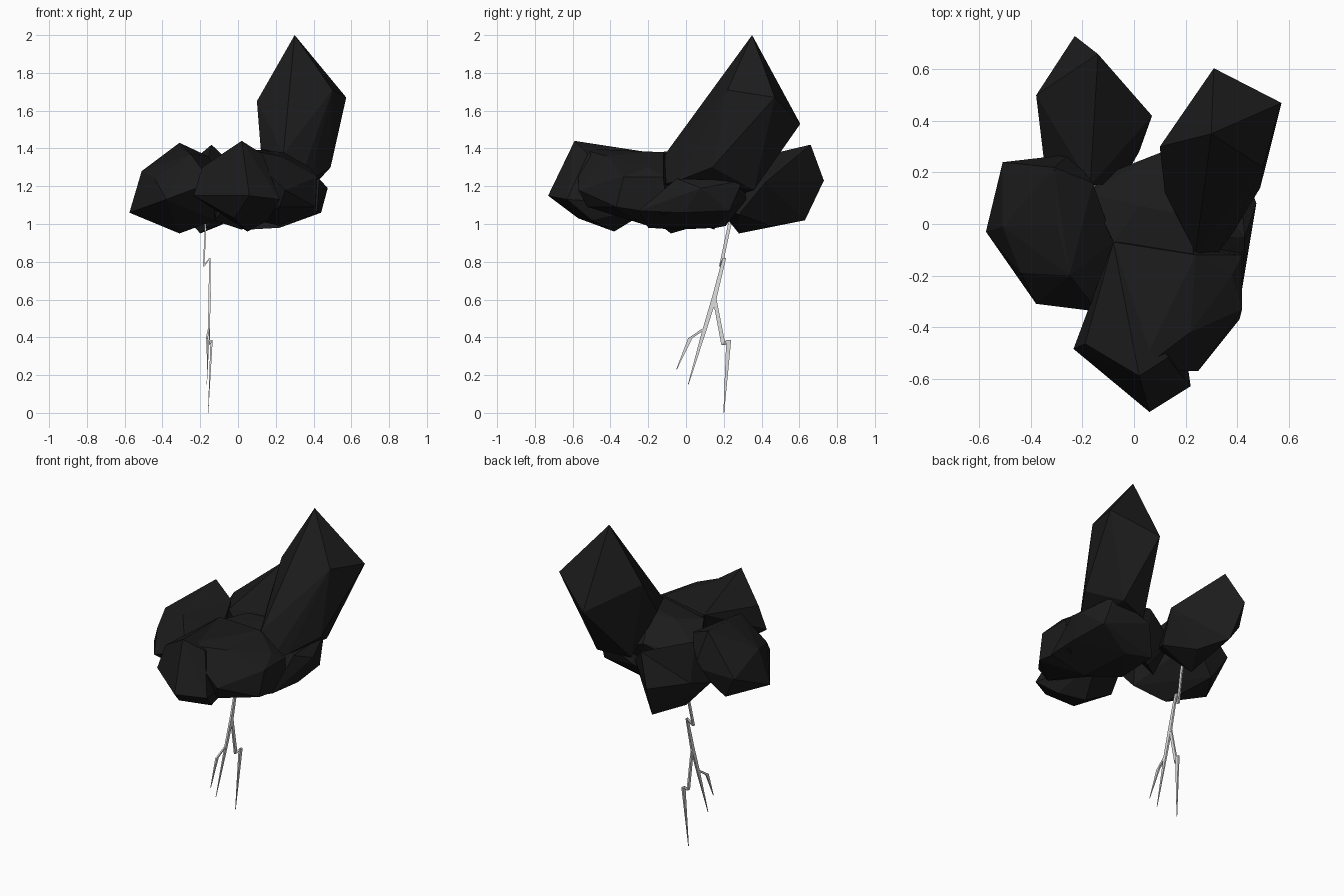
import bpy, bmesh


def material(name, value):
    m = bpy.data.materials.new(name)
    m.diffuse_color = (value, value, value, 1)
    return m


STORM = material("storm_grey", 0.0115)
FLASH = material("flash_grey", 0.75)


def finish(name, bm, mat):
    bmesh.ops.recalc_face_normals(bm, faces=bm.faces)
    me = bpy.data.meshes.new(name)
    bm.to_mesh(me)
    bm.free()
    me.materials.append(mat)
    ob = bpy.data.objects.new(name, me)
    bpy.context.collection.objects.link(ob)
    return ob


def lump(name, pts):
    """Faceted rock-like puff: convex hull of its corner points."""
    bm = bmesh.new()
    for p in pts:
        bm.verts.new(p)
    res = bmesh.ops.convex_hull(bm, input=bm.verts)
    loose = {v for v in res["geom_interior"] + res["geom_unused"]
             if isinstance(v, bmesh.types.BMVert) and v.is_valid}
    bmesh.ops.delete(bm, geom=list(loose), context='VERTS')
    return finish(name, bm, STORM)


def bolt(name, path):
    """Tapered four-sided bar through (x, y, z, half width) stations."""
    bm = bmesh.new()
    rings = []
    for x, y, z, r in path:
        rings.append([bm.verts.new((x + a * r * 0.45, y + b * r, z))
                      for a, b in ((-1, -1), (1, -1), (1, 1), (-1, 1))])
    for lo, hi in zip(rings, rings[1:]):
        for i in range(4):
            j = (i + 1) % 4
            bm.faces.new((lo[i], lo[j], hi[j], hi[i]))
    bm.faces.new(rings[0])
    bm.faces.new(rings[-1])
    return finish(name, bm, FLASH)


# Tall leaning tower
lump("cloud_tower", [
    (0.30, 0.35, 2.0), (0.573, 0.47, 1.67), (0.31, 0.605, 1.53),
    (0.10, 0.30, 1.65), (0.50, 0.22, 1.71), (0.12, 0.12, 1.40),
    (0.24, -0.11, 1.37), (0.32, -0.12, 1.21), (0.38, -0.04, 1.23),
    (0.49, 0.14, 1.30), (0.38, 0.36, 1.18), (0.18, 0.30, 1.16)])

# Rear left puff
lump("cloud_rear", [
    (-0.14, 0.66, 1.42), (-0.23, 0.73, 1.23), (0.07, 0.42, 1.22),
    (-0.38, 0.50, 1.22), (-0.20, 0.63, 1.02), (-0.20, 0.28, 0.95),
    (-0.17, 0.15, 1.30), (-0.05, 0.16, 1.10), (-0.35, 0.25, 1.12),
    (0.02, 0.28, 1.05), (-0.10, 0.45, 0.99)])

# Left puff
lump("cloud_left", [
    (-0.575, -0.03, 1.06), (-0.51, 0.24, 1.18), (-0.51, -0.01, 1.28),
    (-0.31, 0.22, 1.43), (-0.30, 0.00, 1.40), (-0.16, 0.16, 1.36),
    (-0.08, -0.07, 1.25), (-0.14, -0.34, 1.22), (-0.38, -0.31, 1.13),
    (-0.44, -0.19, 1.24), (-0.25, -0.20, 1.37), (-0.31, -0.08, 0.95),
    (-0.25, 0.27, 1.20), (-0.42, 0.20, 1.03), (-0.12, -0.15, 1.02)])

# Front puff
lump("cloud_front", [
    (0.02, -0.59, 1.44), (0.06, -0.73, 1.15), (-0.235, -0.485, 1.15),
    (-0.19, -0.465, 1.30), (0.22, -0.63, 1.13), (0.05, -0.38, 0.96),
    (-0.02, -0.57, 1.03), (-0.08, -0.07, 1.36), (-0.17, -0.34, 1.20),
    (0.13, -0.52, 1.37), (0.16, -0.50, 1.02), (0.15, -0.15, 1.10)])

# Right puff
lump("cloud_right", [
    (0.02, -0.57, 1.40), (-0.08, -0.07, 1.36), (0.24, -0.12, 1.38),
    (0.22, -0.42, 1.36), (0.25, -0.57, 1.18), (0.42, -0.33, 1.25),
    (0.38, -0.20, 1.30), (0.42, -0.12, 1.25), (0.41, -0.37, 1.09),
    (0.22, -0.52, 1.09), (0.41, -0.10, 1.05), (0.22, -0.20, 0.99),
    (0.02, -0.15, 1.04)])

# Puff filling the centre between the lobes
lump("cloud_middle", [
    (-0.17, 0.12, 1.22), (-0.12, 0.19, 1.16), (0.01, 0.23, 1.24),
    (0.11, 0.28, 1.26), (0.02, 0.07, 1.36), (0.19, 0.10, 1.36),
    (0.23, 0.03, 1.38), (0.23, -0.12, 1.37), (-0.08, -0.07, 1.34),
    (0.26, 0.24, 1.18), (0.02, 0.15, 0.97), (-0.13, 0.02, 1.02)])

# Broad shelf under the tower
lump("cloud_shelf", [
    (0.475, 0.08, 1.19), (0.44, -0.02, 1.06), (0.42, -0.25, 1.07),
    (0.42, 0.23, 1.07), (0.40, 0.30, 1.23), (0.15, 0.32, 1.13),
    (0.20, 0.16, 0.98), (0.22, -0.20, 0.98), (0.05, -0.05, 0.97),
    (0.43, -0.05, 1.24), (0.04, 0.21, 0.99)])

# Jagged lightning: trunk and three forks
bolt("lightning_trunk", [
    (-0.175, 0.25, 1.08, 0.011), (-0.172, 0.225, 0.97, 0.009),
    (-0.182, 0.184, 0.775, 0.009), (-0.149, 0.203, 0.82, 0.009),
    (-0.150, 0.150, 0.61, 0.013), (-0.155, 0.095, 0.43, 0.011),
    (-0.165, 0.012, 0.15, 0.002)])
bolt("lightning_side_fork", [
    (-0.155, 0.095, 0.445, 0.010), (-0.165, 0.022, 0.395, 0.011),
    (-0.160, -0.05, 0.23, 0.002)])
bolt("lightning_long_fork", [
    (-0.150, 0.150, 0.61, 0.010), (-0.155, 0.198, 0.36, 0.011),
    (-0.140, 0.226, 0.385, 0.013), (-0.158, 0.20, 0.0, 0.002)])
